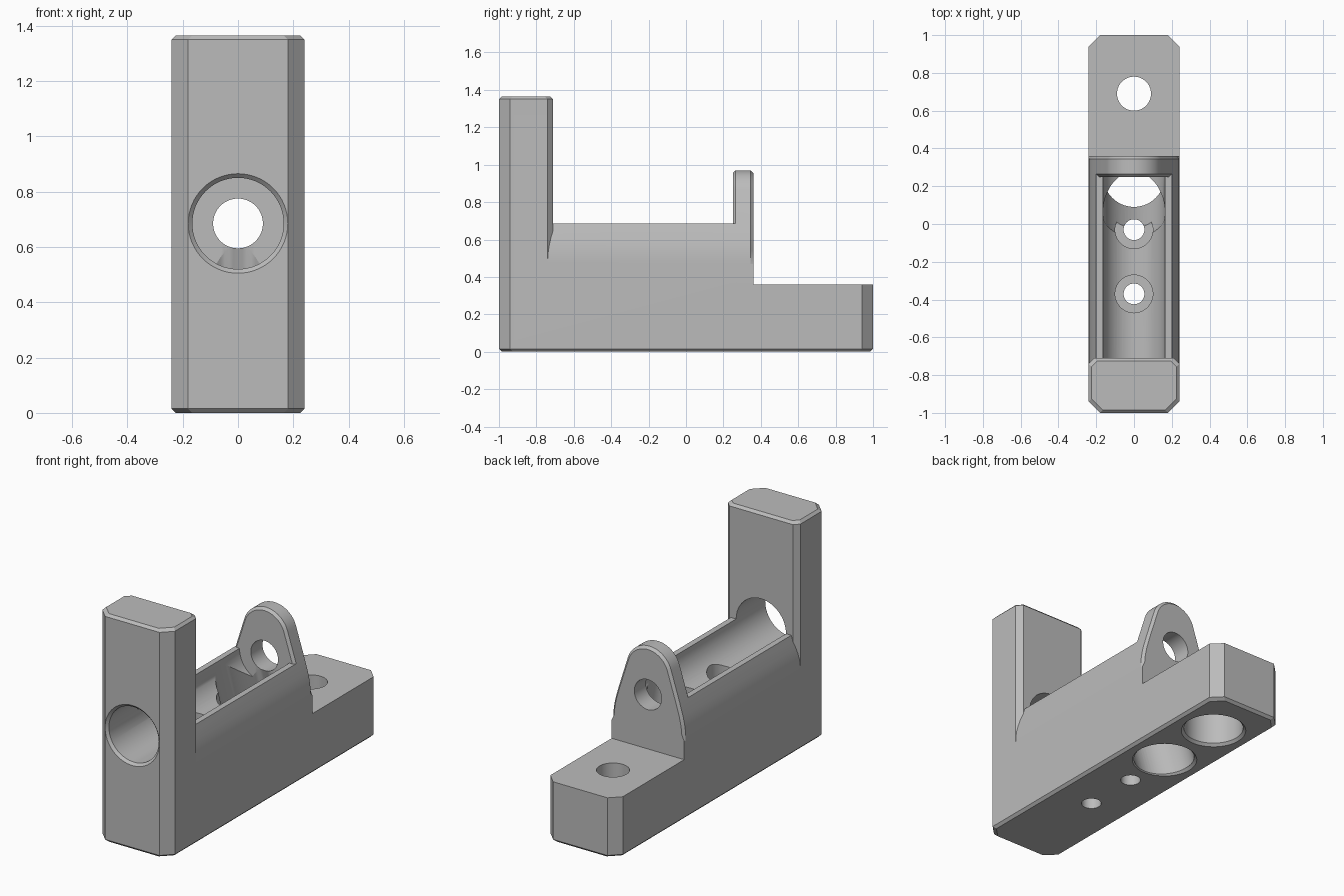
import bpy
import bmesh
import math
from mathutils import Vector

cube = bpy.data.objects.get("Cube")
if cube:
    bpy.data.objects.remove(cube, do_unlink=True)

grey = bpy.data.materials.new("plain_grey")
grey.use_nodes = True
GREY = (0.5, 0.5, 0.5, 1)
grey.diffuse_color = GREY
grey.node_tree.nodes["Principled BSDF"].inputs["Base Color"].default_value = GREY


def loft(name, rings):
    """Closed solid through rings with equal point counts."""
    bm = bmesh.new()
    loops = [[bm.verts.new(p) for p in ring] for ring in rings]
    for a, b in zip(loops, loops[1:]):
        for i in range(len(a)):
            j = (i + 1) % len(a)
            bm.faces.new((a[i], a[j], b[j], b[i]))
    bm.faces.new(loops[0])
    bm.faces.new(loops[-1])
    bmesh.ops.recalc_face_normals(bm, faces=bm.faces)
    mesh = bpy.data.meshes.new(name)
    bm.to_mesh(mesh)
    bm.free()
    mesh.materials.append(grey)
    obj = bpy.data.objects.new(name, mesh)
    bpy.context.collection.objects.link(obj)
    return obj


def block_ring(y0, y1, front, back, z, inset=0):
    """Rectangle with cut corners, lying flat at height z."""
    w, a, b = HALF - inset, y0 + inset, y1 - inset
    right = [(w - front, a), (w, a + front), (w, b - back), (w - back, b)]
    left = [(-x, y) for x, y in reversed(right)]
    return [(x, y, z) for x, y in right + left]


def rod(name, start, direction, steps, sides=64):
    """Round cutter: steps are (distance, radius) along a direction."""
    axis = Vector(direction).normalized()
    u = Vector((1, 0, 0))
    v = axis.cross(u)
    turns = [2 * math.pi * i / sides for i in range(sides)]
    return loft(name, [[Vector(start) + axis * d + (u * math.cos(t) + v * math.sin(t)) * r
                        for t in turns] for d, r in steps])


def mirrored(half, y):
    """Outline across x, from its right half listed bottom to top."""
    return [(x, y, z) for x, z in half + [(-x, z) for x, z in reversed(half)]]


def combine(body, tool, operation):
    mod = body.modifiers.new(operation.lower(), "BOOLEAN")
    mod.operation, mod.solver, mod.object = operation, "EXACT", tool
    tool.hide_render = True
    bpy.context.view_layer.objects.active = body
    bpy.ops.object.modifier_apply(modifier=mod.name)
    bpy.data.objects.remove(tool, do_unlink=True)


HALF = 0.24      # half width of the body
EDGE = 0.015     # small edge chamfer
BORE_Z = 0.685   # height of the long bore
BORE_R = 0.165
PIN_R = 0.09

# Foot with cut corners and a chamfered underside
body = loft("bracket_body", [block_ring(-1, 1, 0.06, 0.06, 0, EDGE),
                             block_ring(-1, 1, 0.06, 0.06, EDGE),
                             block_ring(-1, 1, 0.06, 0.06, 0.36)])

# Upright tower
tower = loft("tower", [block_ring(-1, -0.71, 0.06, 0.03, 0.36),
                       block_ring(-1, -0.71, 0.06, 0.03, 1.365 - EDGE),
                       block_ring(-1, -0.71, 0.06, 0.03, 1.365, EDGE)])

# Cradle with softly tapering sides
shoulder = [(0.24, 0.47), (0.239, 0.505), (0.236, 0.54), (0.23, 0.575), (0.222, 0.61)]
cradle_half = [(HALF, 0.36)] + shoulder + [(0.2, BORE_Z)]
cradle = loft("cradle", [mirrored(cradle_half, y) for y in (-0.85, 0.3)])


# Rounded lug, chamfered along its tapering edge
def lug_ring(y, inset):
    half = [(HALF, 0.36), shoulder[0]]
    half += [(x - inset, z) for x, z in shoulder[1:] + [(0.2, BORE_Z)]]
    for i in range(13):
        t = math.radians(17 + 72 * i / 12)
        r = 0.15 - inset
        half.append((r * math.cos(t), 0.82 + r * math.sin(t)))
    return mirrored(half, y)


lug = loft("lug", [lug_ring(0.25, EDGE), lug_ring(0.25 + EDGE, 0),
                   lug_ring(0.36 - EDGE, 0), lug_ring(0.36, EDGE)])

for part in (tower, cradle, lug):
    combine(body, part, "UNION")

# Long bore with a chamfered mouth, narrowing to the pin hole in the lug
cutters = [rod("bore", (0, -1, BORE_Z), (0, 1, 0),
               [(-0.02, 0.2), (EDGE, BORE_R), (1.25, BORE_R), (1.25, PIN_R), (1.5, PIN_R)])]

# Stepped bolt hole in the foot
cutters.append(rod("foot_hole", (0, 0.69, 0), (0, 0, 1),
                   [(-0.02, 0.2), (EDGE, BORE_R), (0.25, BORE_R), (0.25, PIN_R), (0.5, PIN_R)]))

# Slanted channel from the underside into the bore, with a chamfered mouth
slope = Vector((0, -0.31, 1))
cutters.append(rod("channel", Vector((0, 0.265, 0)) - slope * 0.1, slope,
                   [(0, BORE_R), (0.8, BORE_R)]))
cutters.append(rod("channel_mouth", (0, 0.265, 0), (0, 0, 1),
                   [(-0.02, 0.2), (EDGE, BORE_R)]))

# Two counterbored screw holes in the cradle floor
for y in (-0.03, -0.37):
    cutters.append(rod("screw_hole", (0, y, 0), (0, 0, 1),
                       [(-0.1, 0.055), (0.36, 0.055), (0.36, 0.1), (0.62, 0.1)], 48))

for cutter in cutters:
    combine(body, cutter, "DIFFERENCE")

# Merge leftover flat seams and shade curved faces smoothly
bm = bmesh.new()
bm.from_mesh(body.data)
bmesh.ops.remove_doubles(bm, verts=bm.verts, dist=0.0002)
bmesh.ops.dissolve_limit(bm, angle_limit=math.radians(0.5), verts=bm.verts, edges=bm.edges)
bmesh.ops.triangulate(bm, faces=[f for f in bm.faces if len(f.verts) > 4])
bm.to_mesh(body.data)
bm.free()
bpy.ops.object.select_all(action="DESELECT")
body.select_set(True)
bpy.context.view_layer.objects.active = body
bpy.ops.object.shade_smooth_by_angle(angle=math.radians(25))
